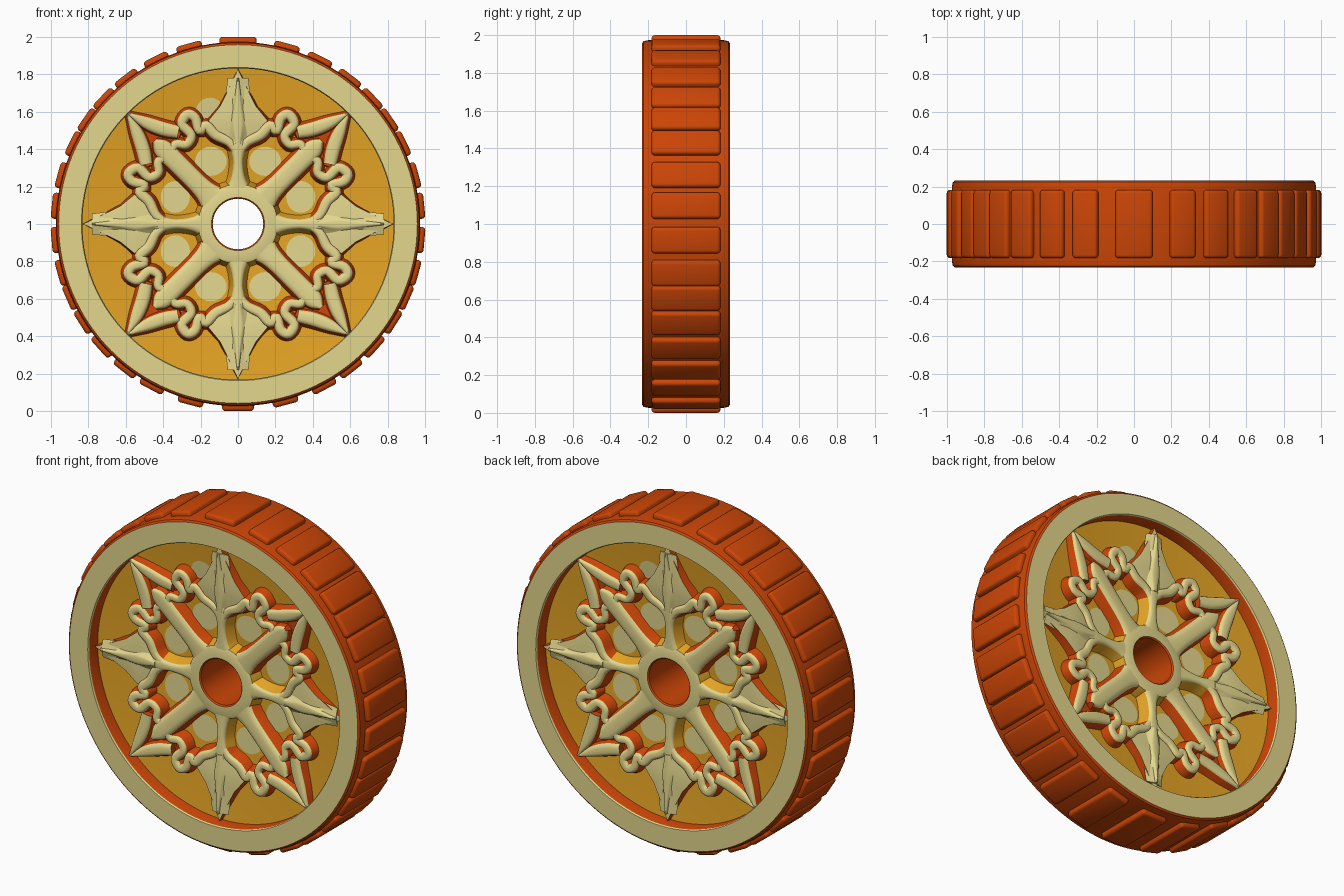
import bpy, bmesh, math
from mathutils import Vector, Matrix

if "Cube" in bpy.data.objects:
    bpy.data.objects.remove(bpy.data.objects["Cube"])


def material(name, rgb):
    m = bpy.data.materials.new(name)
    m.diffuse_color = (*rgb, 1)
    m.use_nodes = True
    m.node_tree.nodes["Principled BSDF"].inputs["Base Color"].default_value = m.diffuse_color
    return m


MATS = [material("cream", (0.78, 0.68, 0.27)),
        material("golden_yellow", (0.78, 0.37, 0.018)),
        material("burnt_orange", (0.60, 0.060, 0.002))]
CREAM, GOLD, ORANGE = 0, 1, 2


def finish(name, bm, recalc=True, angle=50):
    if recalc:
        bmesh.ops.recalc_face_normals(bm, faces=bm.faces[:])
    me = bpy.data.meshes.new(name)
    bm.to_mesh(me)
    bm.free()
    for m in MATS:
        me.materials.append(m)
    me.shade_smooth()
    me.set_sharp_from_angle(angle=math.radians(angle))
    ob = bpy.data.objects.new(name, me)
    bpy.context.collection.objects.link(ob)
    return ob


def lathe(name, half, mats, mid, close, n=128):
    """Spin a half profile (radius, height), mirrored to both faces, round the axle."""
    prof = half + [(r, -h) for r, h in reversed(half)]
    seg = mats + [mid] + mats[::-1] + [close]
    bm = bmesh.new()
    rings = []
    for i in range(n):
        a = 2 * math.pi * i / n
        rings.append([bm.verts.new((r * math.cos(a), -h, 1 + r * math.sin(a))) for r, h in prof])
    for i in range(n):
        A, B = rings[i], rings[(i + 1) % n]
        for j in range(len(prof)):
            k = (j + 1) % len(prof)
            bm.faces.new((A[j], A[k], B[k], B[j])).material_index = seg[j]
    return finish(name, bm, angle=35)


# Tyre with flat side rings, dished web, hub with open bore
lathe("tyre_and_rim", [(.832, .10), (.832, .224), (.837, .232), (.958, .232), (.968, .224), (.973, .20)],
      [ORANGE, CREAM, CREAM, ORANGE, ORANGE], ORANGE, ORANGE)
lathe("web_disc", [(.15, .09), (.45, .10), (.84, .145)], [GOLD, GOLD], GOLD, GOLD)
lathe("hub", [(.135, .158), (.142, .165), (.195, .165), (.212, .158), (.245, .07)],
      [ORANGE, CREAM, CREAM, GOLD], GOLD, ORANGE)

# Tread lugs, angles in degrees from the top, mirrored left and right
bm = bmesh.new()
angles = [0, 15.4, 26.5, 37.5, 47, 55.5, 64, 74.6, 84.3, 95, 105.4, 113.6, 122.3, 132, 142, 152, 165, 180]
for a in angles + [-a for a in angles[1:-1]]:
    w = .20 if a == 0 else .17 if a == 180 else .14
    mat = (Matrix.Translation((0, 0, 1)) @ Matrix.Rotation(math.radians(a), 4, 'Y')
           @ Matrix.Translation((0, 0, .965)) @ Matrix.Diagonal((w, .365, .07, 1)))
    bmesh.ops.create_cube(bm, size=1, matrix=mat)
bmesh.ops.bevel(bm, geom=bm.edges[:], offset=.018, segments=3, profile=.5, affect='EDGES')
for f in bm.faces:
    f.material_index = ORANGE
finish("tread_lugs", bm)


def sink(x, z):
    """The whole relief is dished: it lies deeper toward the hub."""
    return .055 - .032 * min(1, max(0, (math.hypot(x, z) - .2) / .6))


def placements(mirrored):
    """Both wheel faces, four quarter turns, optional mirror image."""
    for side in (1, -1):
        for q in range(4):
            for m in ((1, -1) if mirrored else (1,)):
                c, s = math.cos(q * math.pi / 2), math.sin(q * math.pi / 2)
                yield lambda x, z, h, side=side, m=m, c=c, s=s: Vector(
                    (side * (m * x * c - z * s), -side * (h - sink(x, z)), 1 + m * x * s + z * c))


def smooth_path(pts, steps):
    """Catmull-Rom through (x, z, half width) points."""
    P = [Vector(p) for p in pts]
    P = [2 * P[0] - P[1]] + P + [2 * P[-1] - P[-2]]
    out = []
    for i in range(1, len(P) - 2):
        a, b, c, d = P[i - 1:i + 3]
        for k in range(steps):
            t = k / steps
            out.append(.5 * (2 * b + (c - a) * t + (2 * a - 5 * b + 4 * c - d) * t * t
                             + (3 * b - a - 3 * c + d) * t ** 3))
    return out + [P[-2]]


def ribbon(bm, pts, top, place, steps=5, draft=.025, base=.12, wall=ORANGE):
    """Raised bar with sloping walls and a rounded crown."""
    path = smooth_path(pts, steps)
    rows = []
    for i, p in enumerate(path):
        t = path[min(i + 1, len(path) - 1)] - path[max(i - 1, 0)]
        t = Vector((t.x, t.y)).normalized()
        w = max(p.z, .003)
        sec = [(-w - draft, base), (-w, top - .014), (-.8 * w, top - .004), (-.4 * w, top),
               (.4 * w, top), (.8 * w, top - .004), (w, top - .014), (w + draft, base)]
        rows.append([bm.verts.new(place(p.x - t.y * o, p.y + t.x * o, h)) for o, h in sec])
    for A, B in zip(rows, rows[1:]):
        for j in range(8):
            k = (j + 1) % 8
            f = bm.faces.new((A[j], A[k], B[k], B[j]))
            f.material_index = CREAM if 1 <= j <= 5 else wall
    for r in (rows[0], rows[-1]):
        bm.faces.new(r).material_index = wall


def spike(bm, outline, peak, edge_h, peak_h, top_mat, place):
    """Faceted point: sloping walls below, ridge faces rising to a peak."""
    cx, cz = peak
    low = [bm.verts.new(place(cx + (x - cx) * 1.16, cz + (z - cz) * 1.02, .12)) for x, z in outline]
    up = [bm.verts.new(place(x, z, edge_h)) for x, z in outline]
    mid = bm.verts.new(place(cx, cz, peak_h))
    n = len(outline)
    for i in range(n):
        k = (i + 1) % n
        bm.faces.new((low[i], low[k], up[k], up[i])).material_index = ORANGE
        bm.faces.new((up[i], up[k], mid)).material_index = top_mat
    bm.faces.new(low).material_index = ORANGE


def relief(name, build, mirrored=False):
    bm = bmesh.new()
    for place in placements(mirrored):
        build(bm, place)
    finish(name, bm)


D = math.sqrt(.5)


def diag(place):
    """Turn a placement by 45 degrees, onto the diagonal."""
    return lambda x, z, h: place(x * D + z * D, z * D - x * D, h)


# Upright and sideways leaf points, with a central vein
def cardinal(bm, place):
    half = [(.05, .46), (.115, .50), (.158, .552), (.095, .63), (.055, .71)]
    outline = [(0, .43)] + half + [(0, .828)] + [(-x, z) for x, z in reversed(half)]
    spike(bm, outline, (0, .57), .200, .214, CREAM, place)
    ribbon(bm, [(0, .43, .018), (0, .54, .036), (0, .64, .022), (0, .78, .005)], .223, place,
           draft=.05, base=.192, wall=CREAM)


# Diagonal points: low infill and two raised edges meeting at the tip
def diagonal_fill(bm, place):
    spike(bm, [(0, .50), (.14, .565), (0, .82), (-.14, .565)], (0, .62), .175, .175, ORANGE, diag(place))


def diagonal_edge(bm, place):
    ribbon(bm, [(.002, .832, .005), (.034, .735, .030), (.075, .645, .036), (.122, .572, .032)],
           .213, diag(place), draft=.03)


relief("cardinal_points", cardinal)
relief("diagonal_infill", diagonal_fill)
relief("diagonal_point_edges", diagonal_edge, True)

# Straight diagonal spokes and slim waisted stems, both flared at the hub
relief("diagonal_spokes", lambda bm, p: ribbon(
    bm, [(0, .17, .085), (0, .24, .058), (0, .32, .050), (0, .45, .050), (0, .57, .048), (0, .63, .012)],
    .2195, diag(p)))
relief("cardinal_stems", lambda bm, p: ribbon(
    bm, [(0, .17, .075), (0, .24, .038), (0, .33, .025), (0, .41, .036), (0, .47, .02)], .2185, p,
    draft=.032, wall=GOLD))

# Wavy scrollwork linking the points
relief("scroll_band", lambda bm, p: ribbon(
    bm, [(.0, .37, .018), (.045, .435, .023), (.12, .475, .026), (.17, .525, .026), (.207, .500, .024),
         (.228, .565, .025), (.27, .585, .026), (.30, .535, .025), (.25, .475, .024), (.275, .425, .022),
         (.335, .425, .022), (.36, .37, .02)], .216, p), True)


# Pale inlays on the web: one in each cell and one beside the top point
def inlay(bm, cx, cz, rx, rz, place):
    def floor(x, z):
        r = math.hypot(x, z)
        h = .10 + (r - .45) * (.045 / .39 if r > .45 else .01 / .30)
        return h + .004 + sink(x, z)
    ring = [bm.verts.new(place(x, z, floor(x, z))) for x, z in
            ((cx + rx * math.cos(i * math.pi / 12), cz + rz * math.sin(i * math.pi / 12)) for i in range(24))]
    mid = bm.verts.new(place(cx, cz, floor(cx, cz)))
    for i in range(24):
        f = bm.faces.new((ring[i], ring[(i + 1) % 24], mid))
        f.normal_update()
        if f.normal.y * mid.co.y < 0:
            f.normal_flip()


bm = bmesh.new()
for place in placements(True):
    inlay(bm, .145, .335, .085, .078, place)
for i, place in enumerate(placements(False)):
    if i % 4 == 0:
        inlay(bm, -.15, .60, .075, .075, place)
finish("web_inlays", bm, recalc=False)
